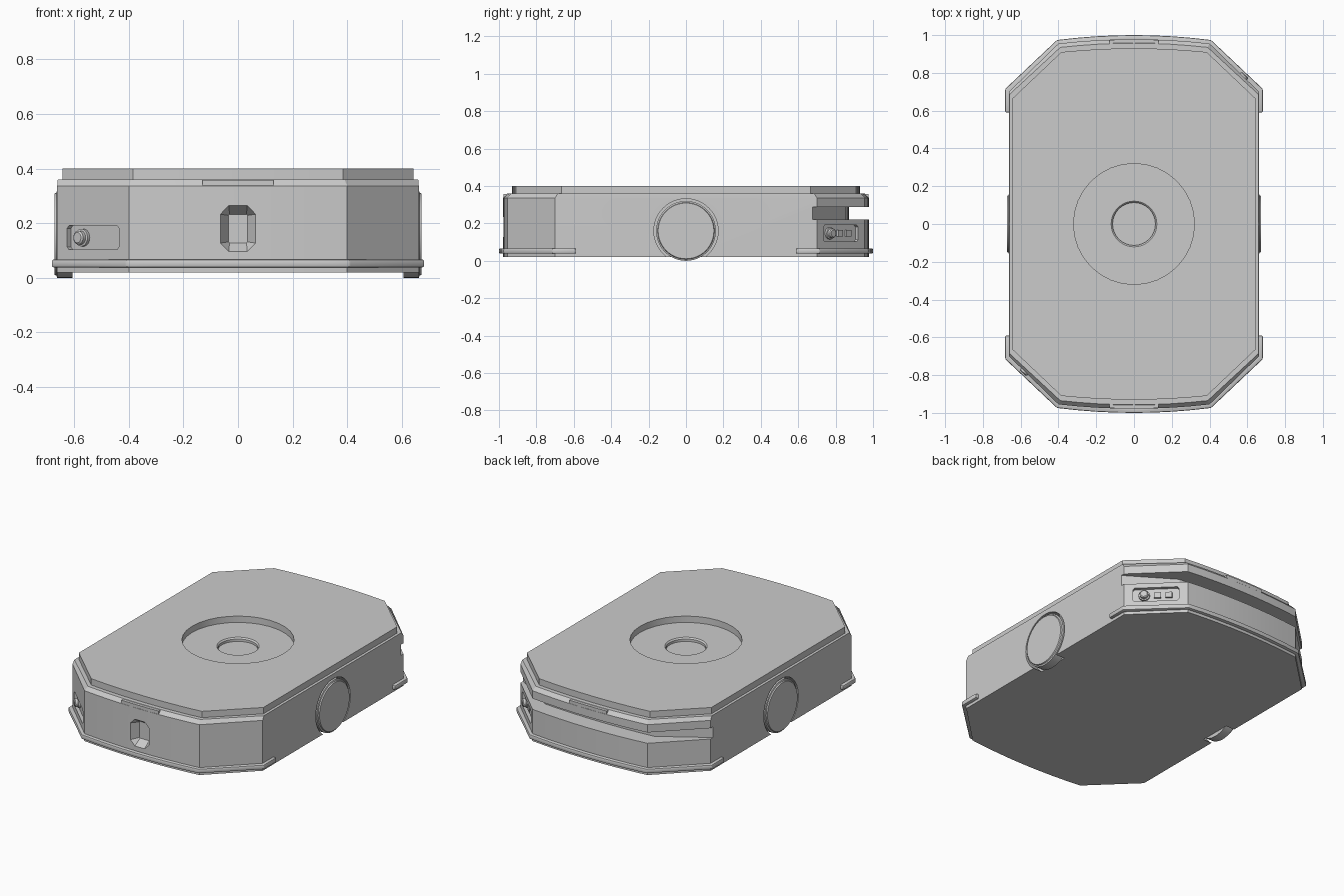
import bpy, bmesh, math
from mathutils import Vector, Matrix

if "Cube" in bpy.data.objects:
    bpy.data.objects.remove(bpy.data.objects["Cube"])


def end_curve(xs, ys, xe, ye, yc, n=8):
    """Half outline at +y: side point, chamfer, gently bowed end, chamfer."""
    pts = [(xs, ys)]
    for i in range(n + 1):
        t = 1 - 2 * i / n
        pts.append((xe * t, ye + (yc - ye) * (1 - t * t)))
    return pts + [(-xs, ys)]


def outline(*a):
    half = end_curve(*a)
    return half + [(-x, -y) for x, y in half]


def loft(name, rings):
    """Solid through a stack of (outline, z) rings."""
    bm = bmesh.new()
    loops = [[bm.verts.new((x, y, z)) for x, y in pts] for pts, z in rings]
    for a, b in zip(loops, loops[1:]):
        for i in range(len(a)):
            j = (i + 1) % len(a)
            bm.faces.new((a[i], a[j], b[j], b[i]))
    bm.faces.new(loops[0][::-1])
    bm.faces.new(loops[-1])
    bmesh.ops.recalc_face_normals(bm, faces=bm.faces)
    me = bpy.data.meshes.new(name)
    bm.to_mesh(me)
    bm.free()
    ob = bpy.data.objects.new(name, me)
    bpy.context.collection.objects.link(ob)
    return ob


def circle(r, n):
    return [(r * math.cos(2 * math.pi * i / n), r * math.sin(2 * math.pi * i / n)) for i in range(n)]


def rect(w, h, c=0.0):
    """Rectangle with cut corners."""
    w, h = w / 2, h / 2
    if not c:
        return [(w, h), (-w, h), (-w, -h), (w, -h)]
    return [(w, h - c), (w - c, h), (c - w, h), (-w, h - c),
            (-w, c - h), (c - w, -h), (w - c, -h), (w, c - h)]


def place(ob, loc, normal):
    """Turn local z to a horizontal normal, keeping local y upright."""
    z = Vector(normal).normalized()
    y = Vector((0, 0, 1))
    x = y.cross(z)
    ob.matrix_world = Matrix.Translation(loc) @ Matrix((x, y, z)).transposed().to_4x4()
    return ob


def apply(ob, mod):
    bpy.context.view_layer.objects.active = ob
    bpy.ops.object.modifier_apply(modifier=mod.name)


def cut(ob, cutter):
    cutter.hide_render = True
    bpy.context.view_layer.update()
    m = ob.modifiers.new("cut", 'BOOLEAN')
    m.operation = 'DIFFERENCE'
    m.solver = 'EXACT'
    m.object = cutter
    apply(ob, m)
    bpy.data.objects.remove(cutter)


def bevel(ob, w, seg=2):
    m = ob.modifiers.new("bevel", 'BEVEL')
    m.width, m.segments, m.limit_method = w, seg, 'ANGLE'
    m.angle_limit = math.radians(30)
    apply(ob, m)


# body with sloped shoulder at both ends
full = outline(0.662, 0.70, 0.40, 0.955, 0.978)
shoulder = outline(0.660, 0.685, 0.39, 0.935, 0.957)
body = loft("body", [(full, 0.02), (full, 0.337), (shoulder, 0.36)])

# scanner slot wrapping the back end
slot = [(0.8, 0.585)] + end_curve(0.665, 0.675, 0.38, 0.855, 0.872) + [(-0.8, 0.585), (-0.8, 1.2), (0.8, 1.2)]
cut(body, loft("slot_cutter", [(slot, 0.22), (slot, 0.288)]))

# tapered camera pocket on the front
front = (0, -1, 0)
cut(body, place(loft("camera_cutter", [(rect(0.07, 0.105, 0.004), -0.05), (rect(0.132, 0.17, 0.032), 0.0),
                                       (rect(0.134, 0.172, 0.032), 0.03)]), (0, -0.979, 0.18), front))

# centre socket under the lid, and wheel arches
cut(body, loft("socket_cutter", [(circle(0.113, 48), 0.337), (circle(0.113, 48), 0.352),
                                 (circle(0.122, 48), 0.361), (circle(0.122, 48), 0.5)]))
for s in (1, -1):
    arch = loft("arch_cutter", [(circle(0.172, 48), -0.06), (circle(0.172, 48), 0.1)])
    cut(body, place(arch, (s * 0.662, 0, 0.16), (s, 0, 0)))

# wheels with raised hub caps
for s, side in ((1, "right"), (-1, "left")):
    wheel = loft(side + "_wheel", [(circle(0.16, 48), -0.055), (circle(0.16, 48), 0.0),
                                   (circle(0.152, 48), 0.003), (circle(0.149, 48), 0.010)])
    place(wheel, (s * 0.662, 0, 0.16), (s, 0, 0))

# control panels on diagonally opposite corners, turned by half a turn
for s, where in ((1, "back"), (-1, "front")):
    n = Vector((0.697, 0.717, 0)) * s
    u = Vector((0, 0, 1)).cross(n.normalized())
    mid = Vector((0.531 * s, 0.8275 * s, 0.147))
    cut(body, place(loft("panel_cutter", [(rect(0.265, 0.088, 0.01), -0.02), (rect(0.265, 0.088, 0.01), 0.03)]), mid, n))
    knob = loft(where + "_button", [(circle(0.032, 24), -0.025), (circle(0.032, 24), -0.008),
                                    (circle(0.025, 24), -0.006), (circle(0.025, 24), 0.008), (circle(0.019, 24), 0.013)])
    place(knob, mid - u * 0.068, n)
    if s == 1:
        for k, d in enumerate((0.008, 0.073)):
            key = loft("port_%d" % (k + 1), [(rect(0.038, 0.034), -0.025), (rect(0.038, 0.034), -0.008)])
            place(key, mid + u * d, n)

# upright tabs interrupting the shoulder
for s, where in ((-1, "front"), (1, "back")):
    tab = [(x, s * y) for x, y in ((-0.13, 0.9745), (-0.06, 0.977), (0.06, 0.977), (0.13, 0.9745), (0.13, 0.91), (-0.13, 0.91))]
    loft(where + "_tab", [(tab, 0.33), (tab, 0.358)])

# lid plate with round opening
deck = outline(0.643, 0.665, 0.385, 0.91, 0.93)
lid = loft("lid", [(deck, 0.36), (deck, 0.40)])
cut(lid, loft("opening_cutter", [(circle(0.32, 32), 0.3), (circle(0.32, 32), 0.5)]))

# bumper strips around each end
for s, where in ((-1, "front"), (1, "back")):
    outer = [(0.682, 0.59)] + end_curve(0.682, 0.715, 0.408, 0.974, 1.0) + [(-0.682, 0.59)]
    inner = [(0.65, 0.59)] + end_curve(0.65, 0.695, 0.39, 0.94, 0.965) + [(-0.65, 0.59)]
    strip = [(x, y * s) for x, y in outer + inner[::-1]]
    bevel(loft(where + "_bumper", [(strip, 0.038), (strip, 0.067)]), 0.007)

# smooth shading with crisp edges
bpy.ops.object.select_all(action='SELECT')
bpy.ops.object.shade_smooth_by_angle(angle=math.radians(25))
